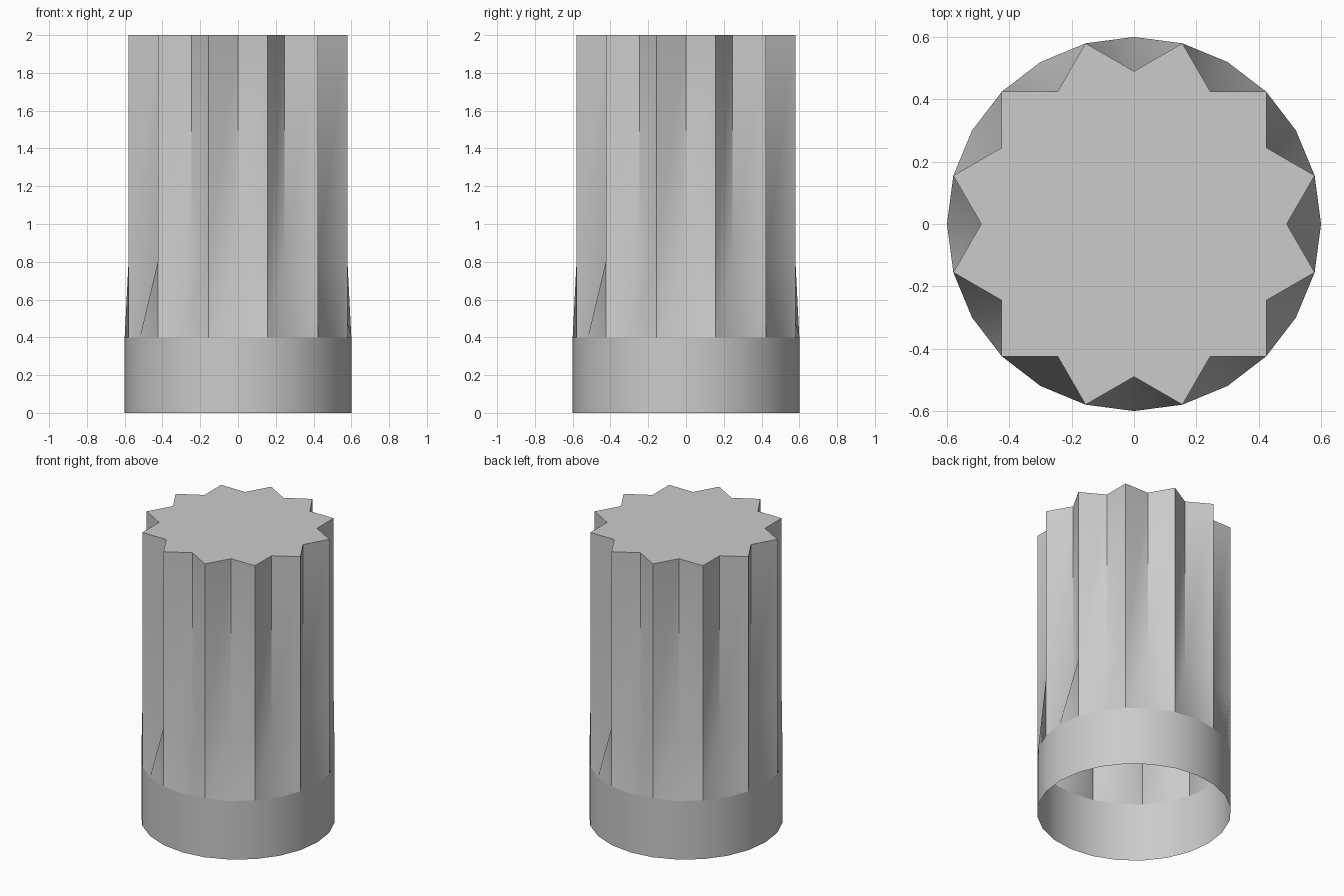
import bpy, bmesh, math

if "Cube" in bpy.data.objects:
    bpy.data.objects.remove(bpy.data.objects["Cube"])

R, VALLEY, N = 0.6, 0.49, 24


def ring(bm, z, valley_r):
    # even corners are groove valleys, odd corners are tooth tips
    out = []
    for i in range(N):
        a = 2 * math.pi * i / N
        r = valley_r if i % 2 == 0 else R
        out.append(bm.verts.new((r * math.cos(a), r * math.sin(a), z)))
    return out


def loft(name, levels, cap_top):
    bm = bmesh.new()
    rings = [ring(bm, z, r) for z, r in levels]
    for lo, hi in zip(rings, rings[1:]):
        for i in range(N):
            j = (i + 1) % N
            bm.faces.new((lo[i], lo[j], hi[j], hi[i]))
    if cap_top:
        bm.faces.new(rings[-1])
    me = bpy.data.meshes.new(name)
    bm.to_mesh(me)
    bm.free()
    ob = bpy.data.objects.new(name, me)
    bpy.context.collection.objects.link(ob)
    bpy.ops.object.select_all(action='DESELECT')
    ob.select_set(True)
    bpy.context.view_layer.objects.active = ob
    bpy.ops.object.shade_smooth_by_angle(angle=math.radians(30))
    return ob


# plain round collar, open underneath
loft("base_collar", [(0.0, R), (0.4, R)], False)

# fluted column: grooves run out into the collar, flat star-shaped top
loft("fluted_column", [(0.4, R), (0.8, VALLEY), (2.0, VALLEY)], True)
